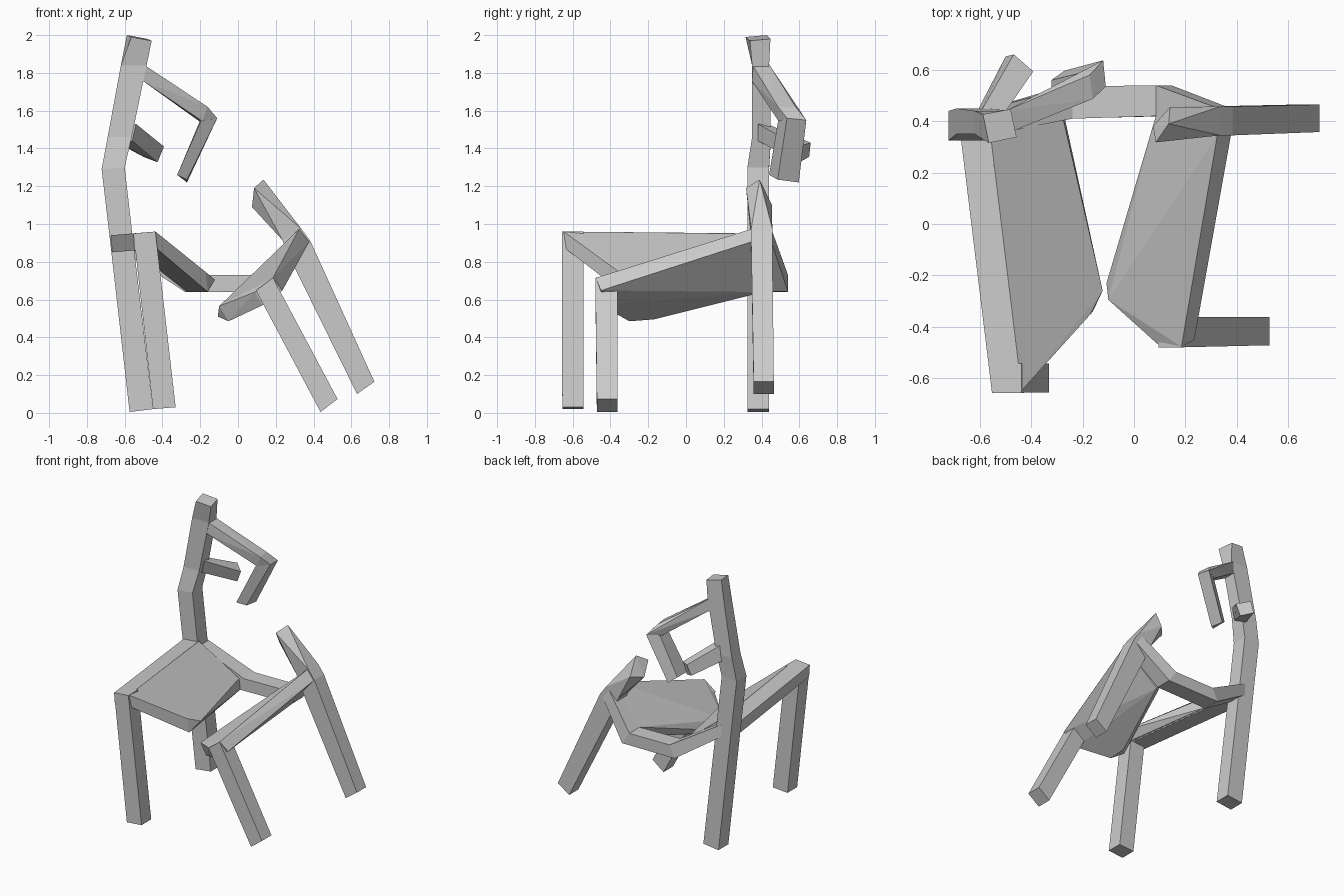
import bpy, bmesh


def finish(name, bm):
    bmesh.ops.recalc_face_normals(bm, faces=bm.faces)
    mesh = bpy.data.meshes.new(name)
    bm.to_mesh(mesh)
    bm.free()
    bpy.context.collection.objects.link(bpy.data.objects.new(name, mesh))


def hull(name, points):
    """Convex chunk of wood around a few corner points."""
    bm = bmesh.new()
    verts = [bm.verts.new(p) for p in points]
    res = bmesh.ops.convex_hull(bm, input=verts)
    loose = {v for v in res["geom_interior"] + res["geom_unused"]
             if isinstance(v, bmesh.types.BMVert)}
    bmesh.ops.delete(bm, geom=list(loose), context='VERTS')
    bmesh.ops.dissolve_limit(bm, angle_limit=0.06, verts=bm.verts, edges=bm.edges)
    finish(name, bm)


def sweep(name, rings):
    """Bent square bar through four-cornered rings."""
    bm = bmesh.new()
    loops = [[bm.verts.new(p) for p in r] for r in rings]
    for a, b in zip(loops, loops[1:]):
        for i in range(4):
            j = (i + 1) % 4
            bm.faces.new((a[i], a[j], b[j], b[i]))
    bm.faces.new(loops[0])
    bm.faces.new(loops[-1])
    finish(name, bm)


def cross(xa, za, xb, zb, y0, y1):
    """Cut through an upright: left edge (xa, za), right edge (xb, zb)."""
    return [(xa, y0, za), (xb, y0, zb), (xb, y1, zb), (xa, y1, za)]


def rail_cut(xt, zt, xb, zb, y0, y1):
    """Cut through a rail: top edge (xt, zt), bottom edge (xb, zb)."""
    return [(xt, y0, zt), (xt, y1, zt), (xb, y1, zb), (xb, y0, zb)]


# Left half: tall back post with its kinks
sweep("left_back_post", [
    cross(-.574, .005, -.45, .02, .325, .44),
    cross(-.68, .935, -.56, .95, .325, .44),
    cross(-.722, 1.29, -.60, 1.30, .325, .44),
    cross(-.69, 1.46, -.563, 1.46, .35, .45),
    cross(-.62, 1.84, -.484, 1.84, .35, .44),
    [(-.565, .315, 1.99), (-.457, .338, 1.97), (-.48, .447, 1.98), (-.588, .427, 2.0)],
])
sweep("left_front_leg", [
    cross(-.45, .02, -.33, .03, -.655, -.542),
    cross(-.553, .95, -.437, .96, -.657, -.542),
])
sweep("left_side_rail", [
    [(-.553, -.655, .95), (-.437, -.65, .96), (-.437, -.65, .87), (-.548, -.655, .86)],
    [(-.677, .36, .94), (-.56, .36, .95), (-.56, .36, .86), (-.67, .36, .85)],
])

# Broken seat halves
hull("left_seat_half", [
    (-.56, .34, .95), (-.437, -.648, .96), (-.17, -.352, .745), (-.277, .415, .725),
    (-.56, .34, .87), (-.437, -.645, .875), (-.16, -.34, .64), (-.27, .415, .64),
    (-.122, -.26, .705), (-.25, .27, .665),
])
hull("right_seat_half", [
    (.185, -.477, .715), (.09, -.466, .64), (-.10, -.295, .565), (.085, .42, .73),
    (.325, .35, .975), (.235, -.45, .648), (.13, -.45, .57), (-.05, -.30, .485),
    (-.05, -.17, .495), (.145, .41, .64), (.378, .35, .907), (-.107, -.23, .51),
])

# Rear rail sagging between both halves
sweep("rear_rail", [
    rail_cut(-.60, .94, -.60, .85, .34, .44),
    rail_cut(-.24, .73, -.28, .64, .41, .535),
    rail_cut(.085, .73, .145, .642, .42, .54),
    rail_cut(.31, .96, .36, .89, .35, .457),
])

# Right half: splayed legs and snapped post
sweep("right_front_leg", [
    cross(.437, .005, .527, .073, -.472, -.362),
    cross(.095, .648, .185, .715, -.48, -.362),
])
sweep("right_back_leg", [
    cross(.63, .10, .722, .165, .358, .465),
    cross(.26, .85, .383, .91, .345, .457),
    cross(.235, .915, .335, .975, .345, .457),
])
hull("right_post_stub", cross(.235, .915, .335, .975, .345, .457) + [
    (.085, .318, 1.19), (.135, .39, 1.235), (.14, .455, 1.10), (.074, .38, 1.09),
])

# Back slats: top one snapped and hanging, lower one a stub
hull("top_slat", [(-.50, y, z) for y in (.35, .44) for z in (1.845, 1.755)] + [
    (-.16, .487, 1.62), (-.173, .58, 1.62), (-.11, .535, 1.56),
    (-.12, .637, 1.55), (-.19, .49, 1.545), (-.20, .58, 1.54),
])
sweep("hanging_slat", [
    [(-.11, .535, 1.56), (-.12, .637, 1.55), (-.20, .59, 1.55), (-.19, .49, 1.56)],
    [(-.27, .485, 1.235), (-.27, .597, 1.22), (-.322, .56, 1.26), (-.322, .44, 1.26)],
])
sweep("lower_slat_stub", [
    [(-.54, .38, 1.53), (-.60, .43, 1.53), (-.62, .42, 1.42), (-.56, .38, 1.44)],
    [(-.392, .594, 1.41), (-.468, .66, 1.43), (-.50, .652, 1.355), (-.426, .60, 1.327)],
])
